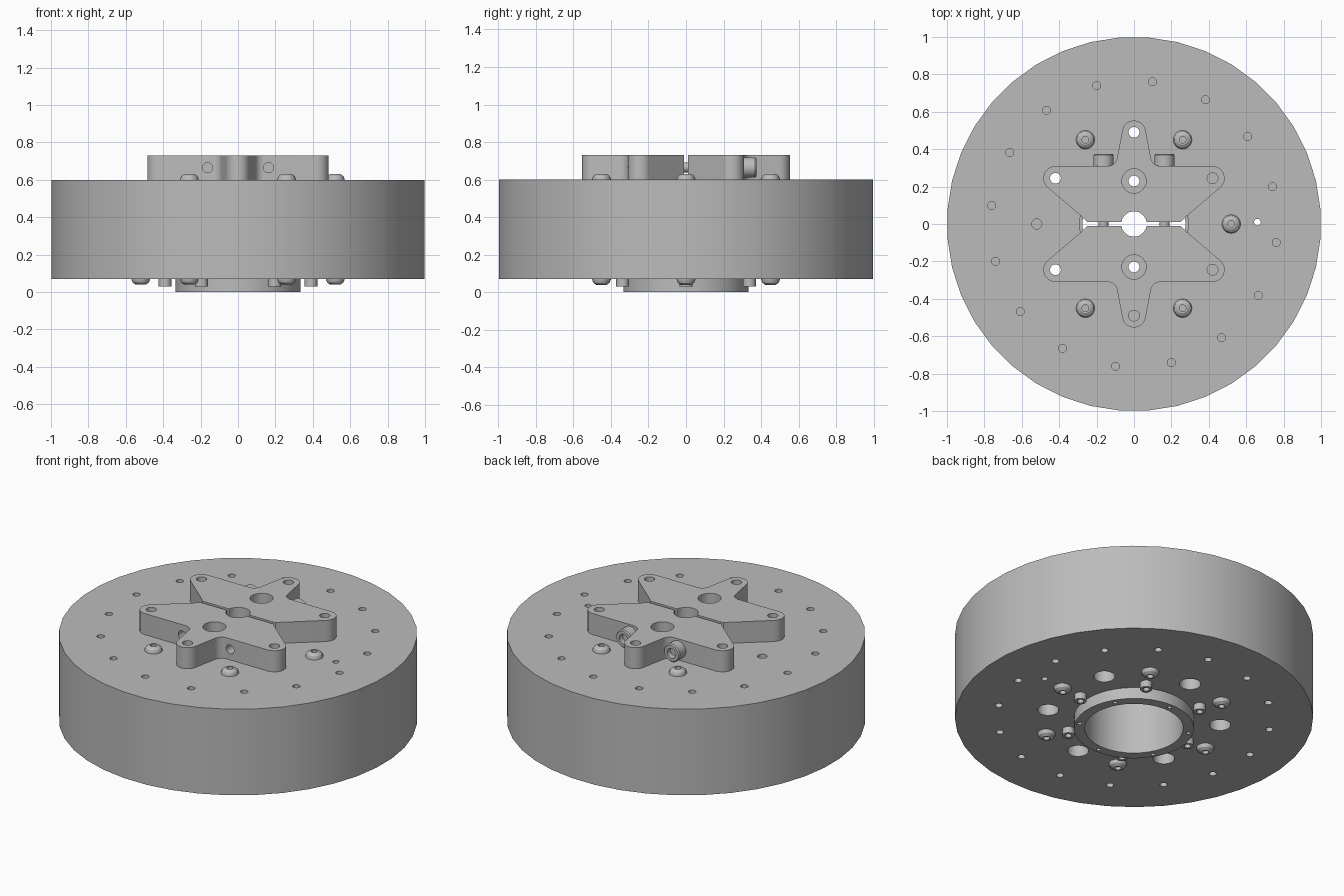
import bpy, bmesh
from math import sin, cos, pi, radians
from mathutils import Matrix, Vector

if "Cube" in bpy.data.objects:
    bpy.data.objects.remove(bpy.data.objects["Cube"])

grey = bpy.data.materials.new("machined_grey")
grey.use_nodes = True
COLOR = (0.5, 0.5, 0.5, 1)
grey.diffuse_color = COLOR
grey.node_tree.nodes["Principled BSDF"].inputs["Base Color"].default_value = COLOR


def make(name, bm):
    bmesh.ops.recalc_face_normals(bm, faces=bm.faces)
    mesh = bpy.data.meshes.new(name)
    bm.to_mesh(mesh)
    bm.free()
    mesh.materials.append(grey)
    ob = bpy.data.objects.new(name, mesh)
    bpy.context.collection.objects.link(ob)
    return ob


def smooth(ob):
    bpy.ops.object.select_all(action='DESELECT')
    ob.select_set(True)
    bpy.context.view_layer.objects.active = ob
    bpy.ops.object.shade_smooth_by_angle(angle=radians(30))


def polar(r, deg):
    return r * cos(radians(deg)), r * sin(radians(deg))


def arc(cx, cy, r, a0, a1, n=8):
    steps = [polar(r, a0 + (a1 - a0) * i / n) for i in range(n + 1)]
    return [(cx + x, cy + y) for x, y in steps]


def lathe(bm, profile, segs, matrix=Matrix(), closed=False, start=0):
    """Revolve (radius, height) points about z; radius 0 makes a pole."""
    rings = []
    for r, z in profile:
        count = segs if r > 0 else 1
        pts = [polar(r, start + 360 * i / segs) for i in range(count)]
        rings.append([bm.verts.new(matrix @ Vector((x, y, z))) for x, y in pts])
    pairs = list(zip(rings, rings[1:]))
    if closed:
        pairs.append((rings[-1], rings[0]))
    for a, b in pairs:
        for i in range(segs):
            j = (i + 1) % segs
            quad = [a[i % len(a)], a[j % len(a)], b[j % len(b)], b[i % len(b)]]
            bm.faces.new(list(dict.fromkeys(quad)))


def drill(ob, holes, axis=Matrix()):
    """Cut round holes given as (x, y, radius, z0, z1)."""
    bm = bmesh.new()
    for x, y, r, z0, z1 in holes:
        place = axis @ Matrix.Translation((x, y, 0))
        lathe(bm, [(0, z0), (r, z0), (r, z1), (0, z1)], 24, place)
    cutter = make("hole_cutter", bm)
    cutter.hide_render = True
    mod = ob.modifiers.new("holes", 'BOOLEAN')
    mod.object, mod.operation, mod.solver = cutter, 'DIFFERENCE', 'EXACT'
    bpy.context.view_layer.objects.active = ob
    bpy.ops.object.modifier_apply(modifier=mod.name)
    bpy.data.objects.remove(cutter)


LOW, HIGH, TOP = 0.07, 0.6, 0.73
BOLT_Z = 0.665

# Drum with central bore and lower collar
bm = bmesh.new()
lathe(bm, [(0.275, 0), (0.335, 0), (0.335, LOW), (1, LOW), (1, HIGH),
           (0.29, HIGH), (0.29, 0.5), (0.275, 0.5)], 40, closed=True, start=4.5)
drum = make("drum", bm)
holes = []
for k in range(16):
    x, y = polar(0.767, 15.1 + 22.5 * k)
    holes += [(x, y, 0.021, 0.5, 0.7), (x, y, 0.021, 0, 0.17)]
for k in range(6):
    angle = 30 + 60 * k
    x, y = polar(0.487, angle)
    through = angle in (90, 150, 210)
    holes.append((x, y, 0.06, 0, 0.7 if through else 0.5))
    x, y = polar(0.308, angle)
    holes.append((x, y, 0.012, -0.1, 0.04))
holes += [(-0.52, 0, 0.027, 0.5, 0.7), (0.66, 0.01, 0.018, 0, 0.7)]
drill(drum, holes)
smooth(drum)

# Clamp halves: three-armed plates either side of a narrow slit
side = arc(0, 0, 0.068, 90, 8.5) + [(0.25, 0.01), (0.268, 0.03)]
side += arc(0.42, 0.245, 0.065, -50, 90) + arc(0.14, 0.36, 0.05, -90, -172)
side += arc(0, 0.49, 0.063, 8, 90)
outline = side + [(-x, y) for x, y in side[-2:0:-1]]
for name, s in (("back_clamp", 1), ("front_clamp", -1)):
    bm = bmesh.new()
    face = bm.faces.new([bm.verts.new((x, s * y, HIGH)) for x, y in outline])
    new = bmesh.ops.extrude_face_region(bm, geom=[face])["geom"]
    tops = [v for v in new if isinstance(v, bmesh.types.BMVert)]
    bmesh.ops.translate(bm, vec=(0, 0, TOP - HIGH), verts=tops)
    clamp = make(name, bm)
    drill(clamp, [(x, s * y, 0.029, 0.5, 0.8)
                  for x, y in ((0, 0.49), (0.42, 0.245), (-0.42, 0.245), (0, 0.23))])
    drill(clamp, [(0, s * 0.23, 0.065, 0.66, 0.8)])
    if s < 0:
        # Bolt holes along y
        along_y = Matrix.Translation((0, 0, BOLT_Z)) @ Matrix.Rotation(pi / 2, 4, 'X')
        drill(clamp, [(x, 0, 0.027, 0.2, 0.5) for x in (-0.163, 0.163)], along_y)
    smooth(clamp)

# Clamp bolts with socket heads on the back
to_back = Matrix.Rotation(-pi / 2, 4, 'X')
for side_name, x in (("left", 0.163), ("right", -0.163)):
    bm = bmesh.new()
    lathe(bm, [(0, -0.2), (0.026, -0.2), (0.026, 0.3), (0.054, 0.3), (0.054, 0.368),
               (0.048, 0.375), (0.03, 0.375), (0.03, 0.34), (0, 0.34)], 24,
          Matrix.Translation((x, 0, BOLT_Z)) @ to_back)
    smooth(make(side_name + "_clamp_bolt", bm))

# Button-head screws on both faces, and small cap screws around the collar
BUTTON = [(0, -0.01), (0.05, -0.01), (0.05, 0.004), (0.043, 0.02), (0.027, 0.031),
          (0.018, 0.031), (0.018, 0.012), (0, 0.012)]
CAP = [(0, -0.01), (0.034, -0.01), (0.034, 0.04), (0.018, 0.04), (0.018, 0.018), (0, 0.018)]
under = Matrix.Translation((0, 0, LOW)) @ Matrix.Scale(-1, 4, (0, 0, 1))
over = Matrix.Translation((0, 0, HIGH))
for name, profile, radius, base, skip in (
        ("top_button_screw", BUTTON, 0.52, over, 3),
        ("bottom_button_screw", BUTTON, 0.52, under, None),
        ("collar_cap_screw", CAP, 0.39, under, None)):
    for k in range(6):
        if k == skip:
            continue
        x, y = polar(radius, 60 * k)
        bm = bmesh.new()
        lathe(bm, profile, 20, base @ Matrix.Translation((x, y, 0)))
        smooth(make(name, bm))
